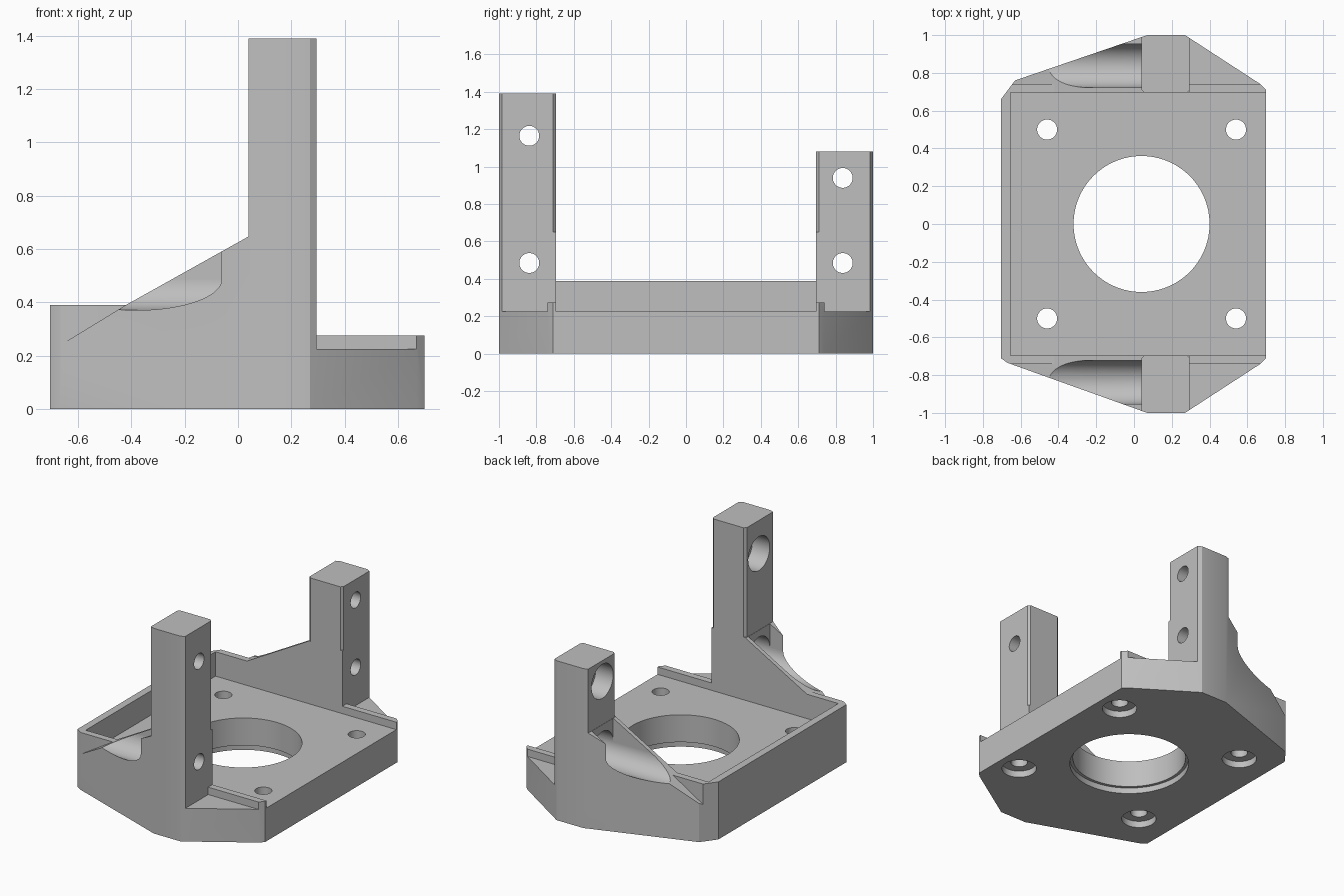
import bpy, bmesh, math
from mathutils import Matrix, Vector

old = bpy.data.objects.get("Cube")
if old:
    bpy.data.objects.remove(old, do_unlink=True)

grey = bpy.data.materials.new("plain grey")
grey.use_nodes = True
colour = (0.52, 0.52, 0.52, 1)
grey.diffuse_color = colour
grey.node_tree.nodes["Principled BSDF"].inputs["Base Color"].default_value = colour


def prism(name, points, low, high, axis="z"):
    """Extrude an outline along z, or an x-z profile along y."""
    bm = bmesh.new()
    place = (lambda a, b: (a, b, low)) if axis == "z" else (lambda a, b: (a, low, b))
    face = bm.faces.new([bm.verts.new(place(a, b)) for a, b in points])
    grown = bmesh.ops.extrude_face_region(bm, geom=[face])["geom"]
    move = Vector((0, 0, high - low)) if axis == "z" else Vector((0, high - low, 0))
    bmesh.ops.translate(bm, vec=move, verts=[v for v in grown if isinstance(v, bmesh.types.BMVert)])
    bmesh.ops.recalc_face_normals(bm, faces=bm.faces)
    return finish(name, bm)


def box(name, x, y, z):
    return prism(name, [(x[0], y[0]), (x[1], y[0]), (x[1], y[1]), (x[0], y[1])], *z)


def cylinder(name, centre, radius, length, along_x=False, sides=64):
    bm = bmesh.new()
    turn = Matrix.Rotation(math.pi / 2, 4, "Y") if along_x else Matrix()
    bmesh.ops.create_cone(bm, cap_ends=True, segments=sides, radius1=radius, radius2=radius,
                          depth=length, matrix=Matrix.Translation(centre) @ turn)
    return finish(name, bm)


def finish(name, bm):
    mesh = bpy.data.meshes.new(name)
    bm.to_mesh(mesh)
    bm.free()
    mesh.materials.append(grey)
    obj = bpy.data.objects.new(name, mesh)
    bpy.context.collection.objects.link(obj)
    return obj


# Solid blank with the plan outline of the bracket
outline = [(-0.705, -0.71), (-0.67, -0.735), (0.07, -1), (0.27, -1), (0.67, -0.74), (0.70, -0.71),
           (0.70, 0.71), (0.67, 0.74), (0.27, 1), (0.07, 1), (-0.63, 0.76), (-0.705, 0.66)]
bracket = prism("motor_bracket", outline, 0, 1.39)

# Tray between the posts, leaving the end wall
FLOOR, WALL, TOP = 0.225, 0.39, 2
cutters = [box("tray_cutter", (-0.655, 1), (-0.695, 0.695), (FLOOR, TOP)),
           box("end_wall_cutter", (-1, -0.6), (-0.695, 0.695), (WALL, TOP))]

BACK, FRONT = 0.04, 0.295   # post faces along x
for side, height, upper in ((-1, 1.39, 1.165), (1, 1.08, 0.94)):
    post = [(BACK, 0.647), (BACK, height), (FRONT, height)]
    if height == 1.39:
        post = [(BACK, 0.647), (BACK, TOP), (FRONT, TOP)]
    # Gusset slope, post and low ledge outside the lip
    ledge = [(-1, FLOOR), (-0.69, FLOOR), (-0.42, WALL)] + post + [(FRONT, FLOOR), (1, FLOOR)]
    # Lip along the tray edge
    lip = [(-1, WALL), (-0.42, WALL)] + post + [(FRONT, 0.275), (1, 0.275)]
    for name, shape, near, far in (("ledge_cutter", ledge, 0.74, 1.1), ("lip_cutter", lip, 0.69, 0.741)):
        if height == 1.39:   # full-height post splits the cutter in two
            split = shape.index((BACK, TOP)) + 1
            parts = [shape[:split] + [(-1, TOP)], shape[split:] + [(1, TOP)]]
        else:
            parts = [shape + [(1, TOP), (-1, TOP)]]
        cutters += [prism(name, p, side * near, side * far, "y") for p in parts]
    # Small bevels on the inner corners of the post
    for x, d in ((BACK, 1), (FRONT, -1)):
        corner = [(x - d * 0.01, side * 0.685), (x + d * 0.025, side * 0.685), (x - d * 0.01, side * 0.72)]
        cutters.append(prism("post_bevel_cutter", corner, 0.65, TOP))
    # Bolt holes with counterbores, and the access channel through the gusset
    y = side * 0.838
    for z in (upper, 0.485):
        cutters.append(cylinder("bolt_cutter", (0.1, y, z), 0.053, 0.8, True))
        cutters.append(cylinder("counterbore_cutter", (-0.43, y, z), 0.115, 1.2, True))
    cutters.append(box("channel_cutter", (-1, BACK - 0.001), (y - 0.115, y + 0.115), (0.485, 0.8)))

# Central opening and mounting holes, recessed from below
cutters.append(cylinder("opening_cutter", (0.04, 0, 0.2), 0.36, 1, sides=96))
cutters.append(cylinder("opening_recess_cutter", (0.04, 0, 0), 0.38, 0.08, sides=96))
for x in (-0.46, 0.54):
    for y in (-0.5, 0.5):
        cutters.append(cylinder("screw_cutter", (x, y, 0.2), 0.053, 1))
        cutters.append(cylinder("screw_recess_cutter", (x, y, 0), 0.11, 0.09))

# Apply every cut, then remove the helpers
bpy.context.view_layer.objects.active = bracket
bracket.select_set(True)
for cutter in cutters:
    cutter.hide_render = True
    mod = bracket.modifiers.new(cutter.name, "BOOLEAN")
    mod.operation, mod.solver, mod.object = "DIFFERENCE", "EXACT", cutter
    bpy.ops.object.modifier_apply(modifier=mod.name)
for cutter in cutters:
    bpy.data.objects.remove(cutter, do_unlink=True)

bpy.ops.object.shade_smooth_by_angle(angle=math.radians(20))
